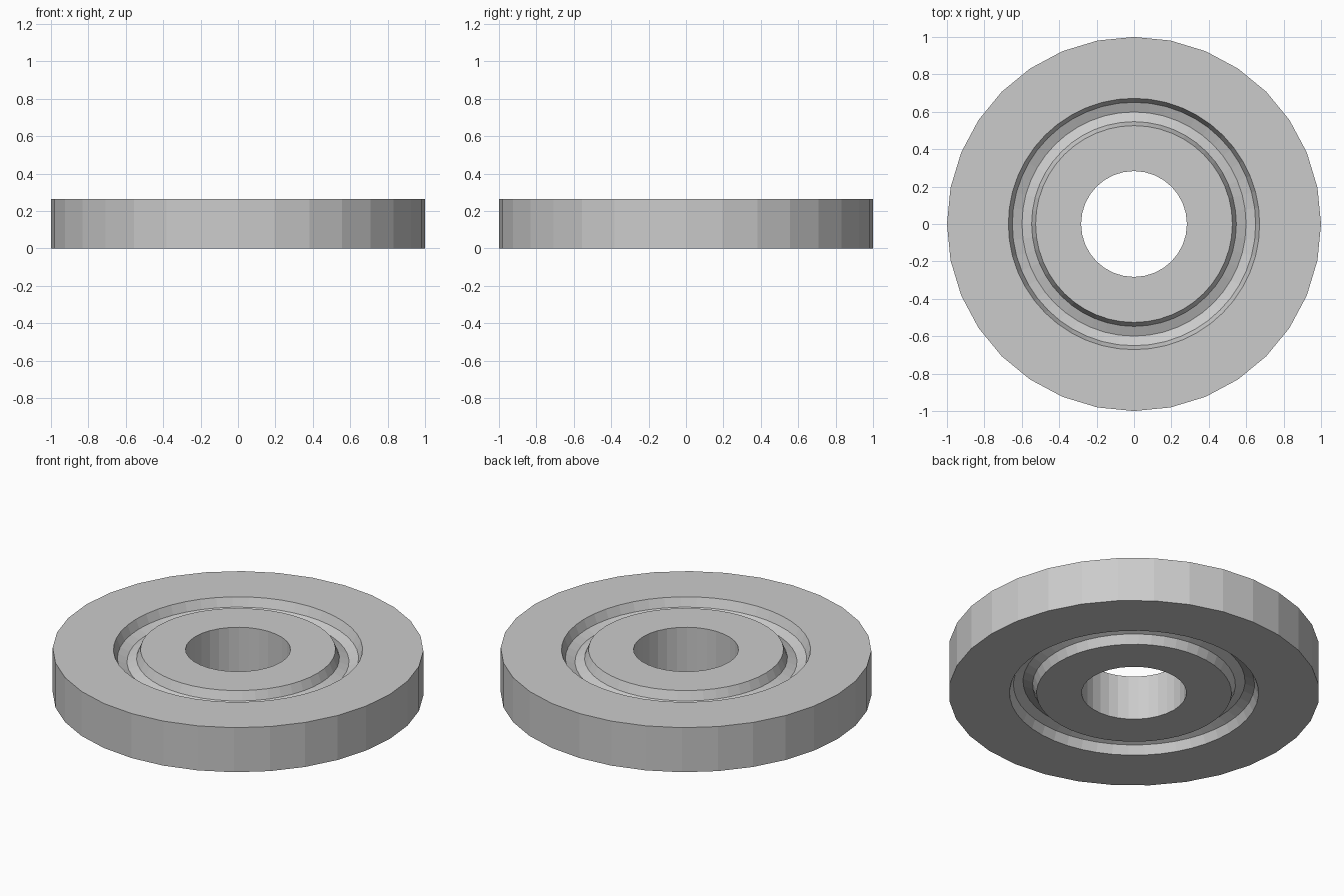
import bpy, bmesh, math

if "Cube" in bpy.data.objects:
    bpy.data.objects.remove(bpy.data.objects["Cube"])

H = 0.265          # disc thickness
GROOVE_R = 0.599   # centre line of the ring grooves
GROOVE_W = 0.073   # half width / depth of the grooves


def revolve(name, profile, segments):
    """Closed (radius, z) loop swept round the z axis."""
    bm = bmesh.new()
    rings = []
    for i in range(segments):
        a = 2 * math.pi * i / segments
        rings.append([bm.verts.new((r * math.cos(a), r * math.sin(a), z)) for r, z in profile])
    n = len(profile)
    for i in range(segments):
        p, q = rings[i], rings[(i + 1) % segments]
        for j in range(n):
            k = (j + 1) % n
            bm.faces.new((p[j], q[j], q[k], p[k]))
    bmesh.ops.recalc_face_normals(bm, faces=bm.faces[:])
    mesh = bpy.data.meshes.new(name)
    bm.to_mesh(mesh)
    bm.free()
    obj = bpy.data.objects.new(name, mesh)
    bpy.context.collection.objects.link(obj)
    return obj


# Flat disc with a centre bore
disc = revolve("grooved_disc", [(0.283, 0), (1, 0), (1, H), (0.283, H)], 32)

# Half-octagon groove section, its steep walls carried on past the surface
c = GROOVE_W * math.sqrt(0.5)
w = 2 * GROOVE_W - c
section = [(-w, c), (-c, -c), (0, -GROOVE_W), (c, -c), (w, c)]

# Ring grooves on the top and bottom faces
for name, z, s in (("top_groove_cutter", H, 1), ("bottom_groove_cutter", 0, -1)):
    cutter = revolve(name, [(GROOVE_R + x, z + s * y) for x, y in section], 48)
    cutter.hide_render = True
    cutter.hide_set(True)
    mod = disc.modifiers.new(name, 'BOOLEAN')
    mod.operation = 'DIFFERENCE'
    mod.solver = 'EXACT'
    mod.object = cutter
